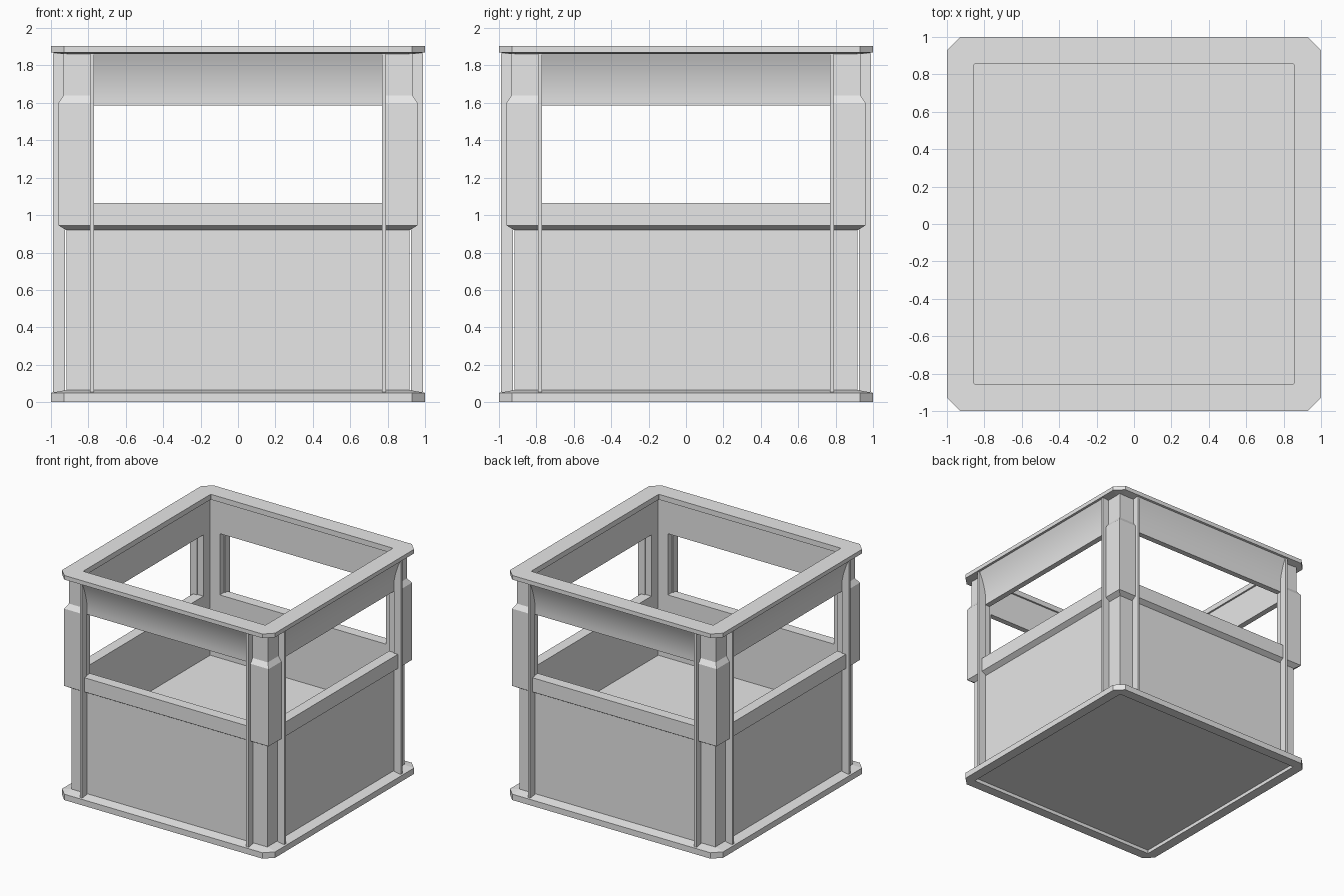
import bpy, bmesh, math
from mathutils import Matrix

if "Cube" in bpy.data.objects:
    bpy.data.objects.remove(bpy.data.objects["Cube"], do_unlink=True)

grey = bpy.data.materials.new("light_grey")
grey.use_nodes = True
grey.diffuse_color = (0.8, 0.8, 0.8, 1)
grey.node_tree.nodes["Principled BSDF"].inputs["Base Color"].default_value = (0.8, 0.8, 0.8, 1)

WALL_IN, WALL_OUT, RAIL_OUT, FIN_X = 0.87, 0.918, 0.96, 0.78
RAIL_LOW, RAIL_TOP, WINDOW_TOP, ROOF = 0.92, 1.065, 1.585, 1.865


def loft(name, sections, turn=0, closed=False):
    """Join matching cross-sections; cap the ends, or close into a ring."""
    bm = bmesh.new()
    rows = [[bm.verts.new(p) for p in s] for s in sections]
    n = len(rows[0])
    pairs = list(zip(rows, rows[1:]))
    if closed:
        pairs.append((rows[-1], rows[0]))
    else:
        bm.faces.new(rows[0])
        bm.faces.new(rows[-1])
    for a, b in pairs:
        for i in range(n):
            j = (i + 1) % n
            bm.faces.new((a[i], a[j], b[j], b[i]))
    bmesh.ops.recalc_face_normals(bm, faces=bm.faces)
    bm.transform(Matrix.Rotation(turn * math.pi / 2, 4, 'Z'))
    mesh = bpy.data.meshes.new(name)
    bm.to_mesh(mesh)
    bm.free()
    mesh.materials.append(grey)
    obj = bpy.data.objects.new(name, mesh)
    bpy.context.collection.objects.link(obj)
    return obj


def square(h, z, c=0):
    """Square outline, with cut corners when c is given."""
    if not c:
        return [(-h, -h, z), (h, -h, z), (h, h, z), (-h, h, z)]
    k = h - c
    return [(-k, -h, z), (k, -h, z), (h, -k, z), (h, k, z),
            (k, h, z), (-k, h, z), (-h, k, z), (-h, -k, z)]


def bar(name, profile, x0, x1, turn):
    """Extrude an (outward, height) profile along one side."""
    return loft(name, [[(x, -d, z) for d, z in profile] for x in (x0, x1)], turn)


def corner(h, z):
    """L-shaped corner outline."""
    c, i = FIN_X, WALL_IN
    return [(c, -i, z), (c, -h, z), (h, -h, z), (h, -c, z), (i, -c, z), (i, -i, z)]


# Lower tub with raised floor
loft("lower_body", [square(WALL_OUT, 0.03), square(WALL_OUT, RAIL_TOP),
                    square(WALL_IN, RAIL_TOP), square(WALL_IN, 0.53)])

# Base and roof frames with cut corners
loft("base_frame", [square(0.915, 0, 0.004), square(1, 0, 0.07),
                    square(1, 0.05, 0.07), square(0.915, 0.065, 0.004)], closed=True)
loft("roof_frame", [square(0.855, 1.86, 0.004), square(0.93, 1.86, 0.04),
                    square(1, 1.87, 0.07), square(1, 1.905, 0.07),
                    square(0.855, 1.905, 0.004)], closed=True)

# Cove profile under the roof frame
cove = [(WALL_OUT + 0.067 * (t / 8) ** 2, WINDOW_TOP + (ROOF - WINDOW_TOP) * t / 8)
        for t in range(9)]
band = [(WALL_IN, WINDOW_TOP)] + cove + [(WALL_IN, ROOF)]
rail = [(0.9, RAIL_LOW), (WALL_OUT, RAIL_LOW), (RAIL_OUT, 0.945),
        (RAIL_OUT, RAIL_TOP), (0.9, RAIL_TOP)]
fin = [(0.925, 0.055), (0.99, 0.055), (0.99, ROOF), (0.925, ROOF)]

# Four matching sides and corners
for turn, side in enumerate(("front", "left", "back", "right")):
    bar(side + "_window_rail", rail, -FIN_X, FIN_X, turn)
    top = bar(side + "_top_band", band, -FIN_X, FIN_X, turn)
    for p in top.data.polygons:
        p.use_smooth = True
    top.data.set_sharp_from_angle(angle=math.radians(30))
    for n, x in enumerate((-FIN_X, FIN_X)):
        bar(f"{side}_fin_{n + 1}", fin, x - 0.01, x + 0.01, turn)
    loft(side + "_corner_post",
         [corner(h, z) for h, z in ((WALL_OUT, RAIL_LOW), (RAIL_OUT, 0.945),
                                    (RAIL_OUT, 1.6), (0.933, 1.64), (0.933, ROOF))], turn)
